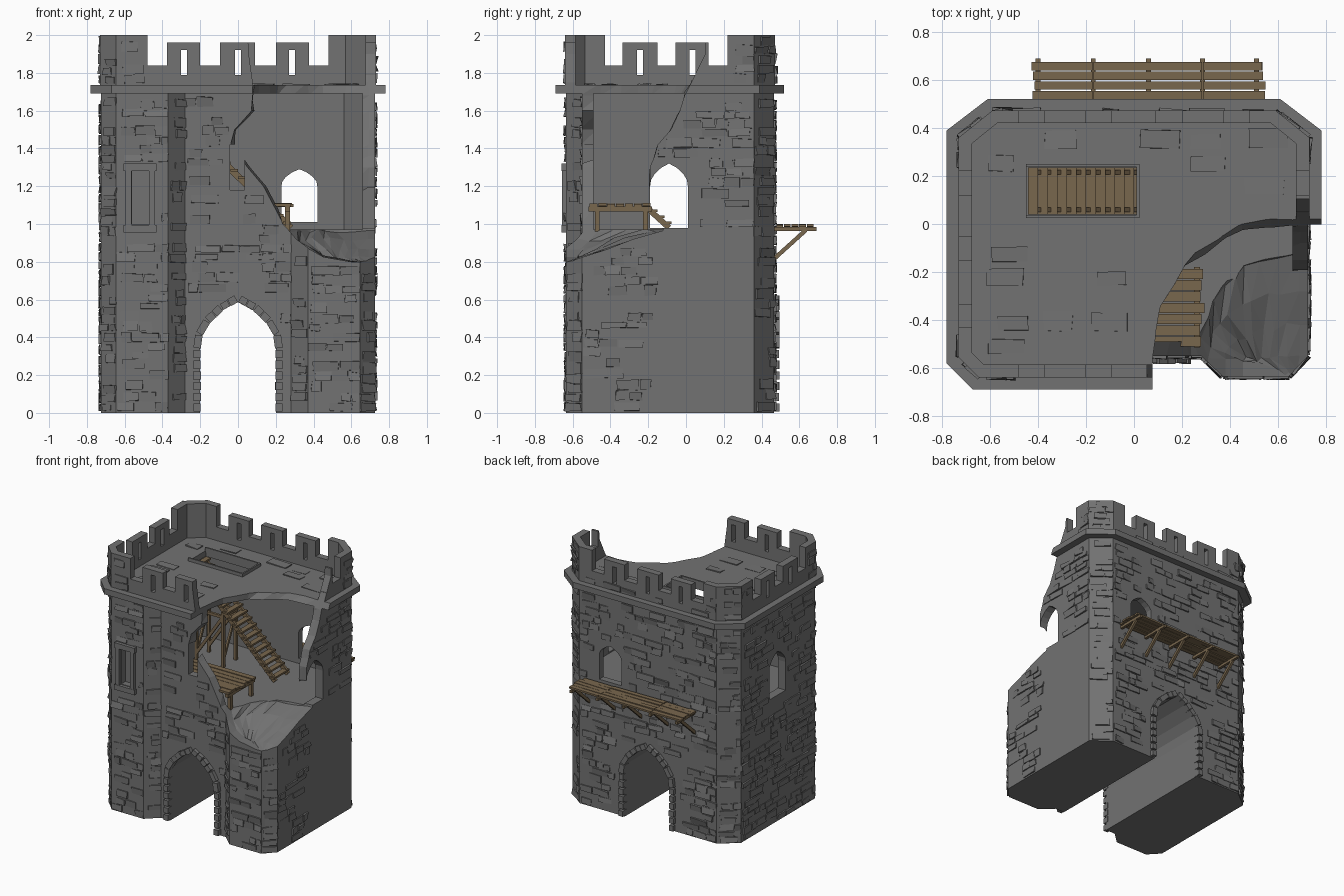
import bpy, bmesh, math, random
from mathutils import Vector, Matrix

if "Cube" in bpy.data.objects:
    bpy.data.objects.remove(bpy.data.objects["Cube"])
random.seed(7)
R = random.uniform

def material(name, rgb):
    m = bpy.data.materials.new(name)
    m.diffuse_color = (*rgb, 1)
    m.use_nodes = True
    m.node_tree.nodes["Principled BSDF"].inputs["Base Color"].default_value = m.diffuse_color
    return m
STONE = material("stone grey", (0.17, 0.17, 0.17))
WOOD = material("weathered wood", (0.19, 0.135, 0.075))

def finish(name, bm, mat):
    bmesh.ops.recalc_face_normals(bm, faces=bm.faces)
    me = bpy.data.meshes.new(name)
    bm.to_mesh(me)
    bm.free()
    if mat:
        me.materials.append(mat)
    ob = bpy.data.objects.new(name, me)
    bpy.context.collection.objects.link(ob)
    return ob

def prism(name, pts, lo, hi, axis='z', mat=None):
    """Extrude a 2D profile along an axis."""
    place = {'z': lambda u, v, w: (u, v, w), 'y': lambda u, v, w: (u, w, v), 'x': lambda u, v, w: (w, u, v)}[axis]
    bm = bmesh.new()
    a = [bm.verts.new(place(u, v, lo)) for u, v in pts]
    b = [bm.verts.new(place(u, v, hi)) for u, v in pts]
    n = len(pts)
    bm.faces.new(a)
    bm.faces.new(b)
    for i in range(n):
        bm.faces.new((a[i], a[(i + 1) % n], b[(i + 1) % n], b[i]))
    return finish(name, bm, mat)

cutters = []
def cutter(pts, lo, hi, axis='z'):
    ob = prism("cutter", pts, lo, hi, axis)
    ob.hide_render = True
    cutters.append(ob)
    return ob

def rect(x0, x1, y0, y1):
    return [(x0, y0), (x1, y0), (x1, y1), (x0, y1)]

def cut(ob, tools):
    for t in tools:
        m = ob.modifiers.new("cut", 'BOOLEAN')
        m.operation, m.solver, m.object = 'DIFFERENCE', 'EXACT', t
    dg = bpy.context.evaluated_depsgraph_get()
    me = bpy.data.meshes.new_from_object(ob.evaluated_get(dg))
    ob.modifiers.clear()
    ob.data = me

def beam(bm, p, q, w, h):
    """Box from p to q, w across and h deep."""
    p, q = Vector(p), Vector(q)
    d = q - p
    L = d.length
    d.normalize()
    s = Vector((0, 1, 0)) if abs(d.y) < 0.3 else Vector((1, 0, 0))
    up = d.cross(s).normalized()
    s = up.cross(d)
    m = Matrix((d * L, s * w, up * h)).transposed().to_4x4()
    m.translation = (p + q) / 2
    bmesh.ops.create_cube(bm, size=1, matrix=m)

def brick(bm, o, u, v, n, w, h, t):
    """Rough stone slab lying on a surface."""
    c = [(0, 0), (w, 0), (w, h), (0, h)]
    lo = [bm.verts.new(o + u * a + v * b - n * 0.01) for a, b in c]
    hi = [bm.verts.new(o + u * (a + R(-.004, .004)) + v * (b + R(-.004, .004)) + n * R(0, t)) for a, b in c]
    bm.faces.new(lo)
    bm.faces.new(hi)
    for i in range(4):
        j = (i + 1) % 4
        bm.faces.new((lo[i], lo[j], hi[j], hi[i]))

# Collapsed corner: at each height, how far it reaches along the front (a) and right side (b)
LEVELS = [(.80, .60, -.62), (.825, .45, -.55), (.865, .38, -.42), (.92, .31, -.28), (.965, .27, -.12),
          (1.0, .24, -.11), (1.08, .20, -.16), (1.2, .13, -.19), (1.3, .05, -.19), (1.36, 0, -.17),
          (1.42, -.04, -.15), (1.5, -.02, -.08), (1.6, .07, -.03), (1.68, .08, -.01), (1.75, .08, .03),
          (1.9, .06, .10), (2.1, .05, .11)]

def reach(z):
    for (z0, a0, b0), (z1, a1, b1) in zip(LEVELS, LEVELS[1:]):
        if z0 <= z <= z1:
            f = (z - z0) / (z1 - z0)
            return a0 + (a1 - a0) * f, b0 + (b1 - b0) * f
    return 9, -9

def in_breach(p, pad=.01):
    a, b = reach(max(p.z, .8))
    return p.z > .78 and p.x > a - pad and p.y < b + pad

bm = bmesh.new()
rings = []
for k, (z, a, b) in enumerate(LEVELS):
    P, C, Q = Vector((a, -.56)), Vector((a + .03, b - .02)), Vector((.69, b))
    pts = [(a, -1, z)]
    for i in range(10):
        t = i / 9
        v = P * (1 - t) ** 2 + C * 2 * t * (1 - t) + Q * t * t
        j = .014 if 0 < i < 9 else .004
        dz = R(-.012, .012) if 0 < i < 9 and 0 < k < 5 else 0
        pts.append((v.x + R(-j, j), v.y + R(-j, j), z + dz))
    pts += [(1, b, z), (1, -1, z)]
    rings.append([bm.verts.new(p) for p in pts])
bm.faces.new(rings[0])
bm.faces.new(rings[-1])
for r, s in zip(rings, rings[1:]):
    for i in range(len(r)):
        j = (i + 1) % len(r)
        bm.faces.new((r[i], r[j], s[j]))
        bm.faces.new((r[i], s[j], s[i]))
breach = finish("breach_cutter", bm, None)
breach.hide_render = True
cutters.append(breach)

def pointed(c, w, z0, zs, z1):
    """Pointed arch outline."""
    h = z1 - zs
    side = [(1, 0), (.95, .28), (.75, .55), (.4, .82)]
    right = [(c + w, z0)] + [(c + w * a, zs + h * b) for a, b in side]
    left = [(c - w * a, zs + h * b) for a, b in reversed(side)] + [(c - w, z0)]
    return right + [(c, z1)] + left

# Main walls with room, gate passage and windows
FOOT = [(-.645, -.635), (-.37, -.635), (-.28, -.55), (.28, -.55), (.37, -.635), (.645, -.635),
        (.725, -.55), (.725, .36), (.59, .467), (-.59, .467), (-.725, .36), (-.725, -.55)]
walls = prism("walls", FOOT, 0, 1.69, 'z', STONE)
ROOM = [(-.66, -.49), (.66, -.49), (.66, .33), (.56, .415), (-.56, .415), (-.66, .33)]
gate = pointed(0, .2, -.1, .34, .59)
side_window = pointed(-.09, .1, .98, 1.2, 1.32)
cut(walls, [cutter(ROOM, .97, 1.8), cutter(gate, -1, 1, 'y'),
            cutter(pointed(.325, .095, 1.01, 1.2, 1.29), .3, .7, 'y'),
            cutter(side_window, -.9, -.6, 'x'), cutter(side_window, .6, .9, 'x'),
            cutter(rect(-.56, -.47, 1.0, 1.28), -.8, -.585, 'y'),
            cutter(rect(-.042, .035, 1.18, 1.42), -.8, -.4, 'y'), breach])

# Roof slab with cornice overhang and stair hatch
CORNICE = [(-.67, -.69), (.67, -.69), (.78, -.58), (.78, .39), (.61, .52), (-.61, .52), (-.78, .39), (-.78, -.58)]
roof = prism("roof_and_cornice", CORNICE, 1.69, 1.735, 'z', STONE)
cut(roof, [cutter(rect(-.445, .01, .035, .24), 1.6, 1.8), breach])

# Battlements
OUTER = [(-.645, -.64), (.645, -.64), (.73, -.555), (.73, .36), (.59, .472), (-.59, .472), (-.73, .36), (-.73, -.555)]
INNER = [(-.625, -.585), (.625, -.585), (.675, -.535), (.675, .335), (.57, .42), (-.57, .42), (-.675, .335), (-.675, -.535)]
parapet = prism("battlements", OUTER, 1.73, 2.0, 'z', STONE)
tools = [cutter(INNER, 1.6, 2.2), cutter(rect(-.48, .48, 1.96, 2.2), -1, 1, 'y'),
         cutter(rect(-.43, .22, 1.96, 2.2), -1, 1, 'x')]
for x0, x1 in ((-.48, -.375), (-.2, -.095), (.09, .2), (.375, .48)):
    tools.append(cutter(rect(x0, x1, 1.84, 2.3), -1, 1, 'y'))
for y0, y1 in ((-.43, -.335), (-.15, -.055), (.12, .22)):
    tools.append(cutter(rect(y0, y1, 1.84, 2.3), -1, 1, 'x'))
for x in (-.285, 0, .285):
    tools.append(cutter(rect(x - .016, x + .016, 1.79, 1.92), -1, 1, 'y'))
for y in (-.243, .035):
    tools.append(cutter(rect(y - .016, y + .016, 1.79, 1.92), -1, 1, 'x'))
cut(parapet, tools + [breach])

# Rough stones on the walls, kept clear of openings and the bare right side
def clear(p):
    ax, end = abs(p.x), p.y < -.5 or p.y > .45
    if in_breach(p):
        return False
    if p.z > 1.7:
        return p.z < 1.79 or (ax > .49 and (p.y < -.44 or p.y > .23))
    if end and ax < .26 and p.z < .66 - ax * .9:
        return False
    if p.y > .4 and abs(p.x - .325) < .12 and .97 < p.z < 1.32:
        return False
    if ax > .7 and abs(p.y + .09) < .12 and .95 < p.z < 1.34:
        return False
    if p.y < -.5 and (-.61 < p.x < -.43 and .93 < p.z < 1.33 or ax < .05 and 1.16 < p.z < 1.45):
        return False
    return not (p.x > .7 and p.z < .97 and -.15 < p.y < .355)

bm = bmesh.new()
Z = Vector((0, 0, 1))
for outline, z0, z1 in ((FOOT, .01, 1.64), (OUTER, 1.745, 1.95)):
    for i, p0 in enumerate(outline):
        p0, p1 = Vector((*p0, 0)), Vector((*outline[(i + 1) % len(outline)], 0))
        L = (p1 - p0).length
        u = (p1 - p0) / L
        n = Vector((u.y, -u.x, 0))
        z = z0
        while z < z1:
            h, s = R(.038, .058), R(0, .06)
            while s < L - .03:
                w = min(R(.05, .15), L - s)
                o = p0 + u * s + Z * z
                spots = [o + u * (w * f) + Z * g for f in (0, .5, 1) for g in (0, h)]
                if random.random() < .62 and all(clear(q) for q in spots):
                    brick(bm, o, u, Z, n, w, h * R(.8, 1), .015)
                s += w + .006
            z += h + .004
finish("wall_stones", bm, STONE)

# Worn paving on the roof
bm = bmesh.new()
for i in range(6):
    for j in range(10):
        o = Vector((-.62 + i * .21 + R(0, .05), -.54 + j * .095, 1.735))
        w, h = R(.1, .18), R(.05, .085)
        spots = [o + Vector((a, b, 0)) for a in (0, w) for b in (0, h)]
        hatch = any(-.5 < q.x < .06 and -.02 < q.y < .28 for q in spots)
        if random.random() < .5 and not hatch and not any(in_breach(q, .05) for q in spots) and o.x + w < .66:
            brick(bm, o, Vector((1, 0, 0)), Vector((0, 1, 0)), Z, w, h, .01)
finish("roof_paving", bm, STONE)

# Hatch kerb and niche frame
bm = bmesh.new()
for y in (.032, .243):
    beam(bm, (-.45, y, 1.74), (.022, y, 1.74), .012, .04)
beam(bm, (.016, .026, 1.74), (.016, .249, 1.74), .012, .04)
finish("hatch_kerb", bm, STONE)
bm = bmesh.new()
for x in (-.58, -.455):
    beam(bm, (x, -.635, .96), (x, -.635, 1.3), .045, .03)
for z in (.975, 1.3):
    beam(bm, (-.605, -.637, z), (-.432, -.637, z), .045, .04)
finish("niche_frame", bm, STONE)

# Arch stones around both gate mouths
bm = bmesh.new()
path = [Vector((x, max(z, 0))) for x, z in gate]
for y in (-.555, .468):
    for p, q in zip(path, path[1:]):
        k = max(1, round((q - p).length / .06))
        out = Vector(((q - p).y, -(q - p).x)).normalized() * .017
        for i in range(k):
            a, b = p.lerp(q, i / k + .02) + out, p.lerp(q, (i + 1) / k - .02) + out
            beam(bm, (a.x, y, a.y), (b.x, y, b.y), .045 + R(0, .012), .034 + R(0, .008))
finish("gate_arch_stones", bm, STONE)

# Wooden stair from the floor to the roof hatch
bm = bmesh.new()
for i in range(18):
    x = -.42 + i * .04
    beam(bm, (x, .04, 1.265 - x), (x, .235, 1.265 - x), .042, .014)
for y in (.06, .215):
    beam(bm, (-.43, y, 1.67), (.28, y, .98), .018, .035)
    for x in (-.4, -.17):
        beam(bm, (x, y, .97), (x, y, 1.23 - x), .022, .022)
    beam(bm, (-.4, y, 1.02), (-.17, y, 1.36), .015, .022)
    beam(bm, (-.4, y, 1.36), (-.17, y, 1.36), .018, .022)
for x in (-.4, -.17):
    beam(bm, (x, .06, 1.36), (x, .215, 1.36), .02, .02)
    beam(bm, (x, .06, 1.02), (x, .215, 1.34), .015, .02)
finish("wooden_stair", bm, WOOD)

# Raised floor platform behind the front wall, with small steps
bm = bmesh.new()
for i in range(7):
    y = -.49 + i * .047
    beam(bm, (-.28, y, 1.1), (.285 + R(-.01, .01), y, 1.1 + R(-.003, .003)), .042, .016)
for x in (-.26, .262):
    beam(bm, (x, -.515, 1.08), (x, -.18, 1.08), .025, .025)
    for y in (-.47, -.215):
        beam(bm, (x, y, .96), (x, y, 1.08), .026, .026)
for i in range(3):
    beam(bm, (-.05, -.17 + i * .036, 1.07 - i * .032), (.13, -.17 + i * .036, 1.07 - i * .032), .04, .014)
for x in (-.04, .12):
    beam(bm, (x, -.2, 1.08), (x, -.09, .98), .016, .03)
finish("inner_platform", bm, WOOD)

# Outside walkway on the back wall
bm = bmesh.new()
for i in range(5):
    y = .497 + i * .04
    for x0, x1 in ((-.42, -.172), (-.168, .283), (.287, .54)):
        beam(bm, (x0 + (R(-.01, .01) if x0 < -.4 else 0), y, .99 + R(-.004, .004)),
             (x1 + (R(-.01, .01) if x1 > .5 else 0), y, .99 + R(-.004, .004)), .035, .014)
for x in (-.4, -.17, .06, .285, .51):
    beam(bm, (x, .46, .973), (x, .69, .973), .02, .02)
    beam(bm, (x, .46, .81), (x, .635, .968), .018, .022)
finish("back_walkway", bm, WOOD)

for c in cutters:
    bpy.data.objects.remove(c)
